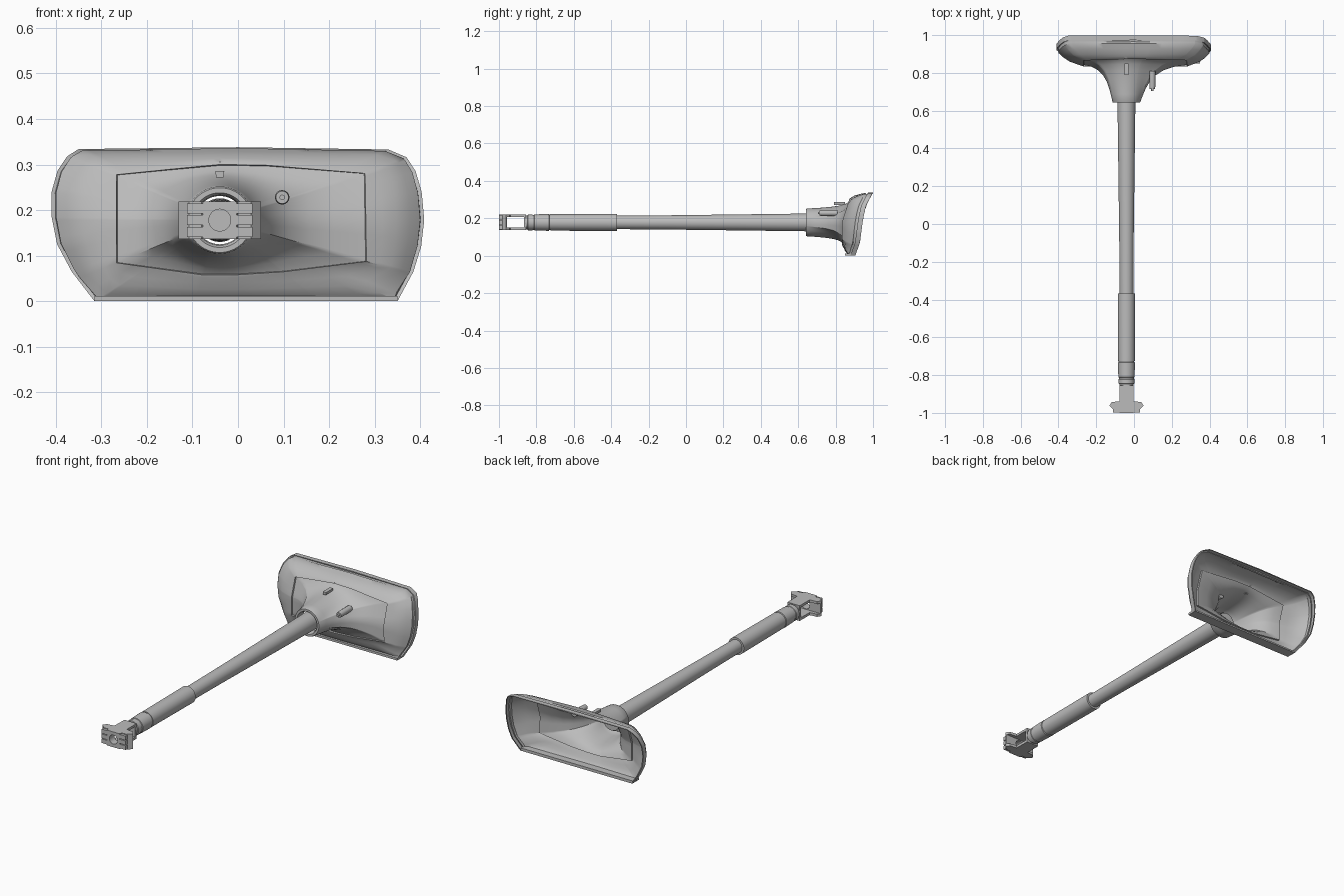
import bpy, bmesh, math
from mathutils import Vector

if "Cube" in bpy.data.objects:
    bpy.data.objects.remove(bpy.data.objects["Cube"])

CX, CZ = -0.04, 0.178          # gun axis

grey = bpy.data.materials.new("plain grey")
grey.diffuse_color = (0.5, 0.5, 0.5, 1)
grey.use_nodes = True
grey.node_tree.nodes["Principled BSDF"].inputs["Base Color"].default_value = grey.diffuse_color


def make(name, bm, smooth=True, angle=32):
    bmesh.ops.recalc_face_normals(bm, faces=bm.faces)
    me = bpy.data.meshes.new(name)
    bm.to_mesh(me)
    bm.free()
    ob = bpy.data.objects.new(name, me)
    bpy.context.collection.objects.link(ob)
    me.materials.append(grey)
    if smooth:
        bpy.ops.object.select_all(action='DESELECT')
        ob.select_set(True)
        bpy.context.view_layer.objects.active = ob
        bpy.ops.object.shade_smooth_by_angle(angle=math.radians(angle))
    return ob


def loft(rings, caps=False):
    bm = bmesh.new()
    rows = [[bm.verts.new(p) for p in r] for r in rings]
    n = len(rows[0])
    for a, b in zip(rows, rows[1:]):
        for i in range(n):
            bm.faces.new((a[i], a[(i + 1) % n], b[(i + 1) % n], b[i]))
    if caps:
        bm.faces.new(rows[0])
        bm.faces.new(rows[-1])
    return bm


def lathe(name, profile, x=CX, z=CZ, n=32):
    rings = [[(x + r * math.cos(2 * math.pi * i / n), y, z + r * math.sin(2 * math.pi * i / n))
              for i in range(n)] for y, r in profile]
    return make(name, loft(rings, True))


def box(name, x, y, z):
    bm = bmesh.new()
    bmesh.ops.create_cube(bm, size=1)
    for v in bm.verts:
        v.co = Vector([(a + b) / 2 + c * (b - a) for (a, b), c in zip((x, y, z), v.co)])
    return make(name, bm, False)


def cut(target, cutter):
    m = target.modifiers.new("cut", 'BOOLEAN')
    m.operation = 'DIFFERENCE'
    m.solver = 'EXACT'
    m.object = cutter
    bpy.context.view_layer.objects.active = target
    bpy.ops.object.modifier_apply(modifier=m.name)
    bpy.data.objects.remove(cutter)


# barrel tube, sleeve and muzzle collar
lathe("barrel", [(0.69, 0.048), (0.3, 0.043), (-0.1, 0.038), (-0.38, 0.036)])
lathe("sleeve", [(-0.368, 0.034), (-0.368, 0.046), (-0.38, 0.046), (-0.725, 0.044), (-0.725, 0.038)])
lathe("muzzle_collar", [(-0.72, 0.041), (-0.731, 0.041), (-0.733, 0.045), (-0.81, 0.043), (-0.812, 0.040),
                        (-0.82, 0.040), (-0.822, 0.042), (-0.845, 0.042), (-0.847, 0.037), (-0.862, 0.037)])

# muzzle brake: winged outline extruded upwards, then window and bore cut out
half = [(0.036, -0.855), (0.037, -0.938), (0.078, -0.943), (0.091, -0.962), (0.068, -0.985), (0.04, -0.985), (0.037, -1.0)]
outline = half + [(-x, y) for x, y in reversed(half)]
brake = make("muzzle_brake", loft([[(CX + x, y, z) for x, y in outline] for z in (0.137, 0.219)], True), False)
cut(brake, box("window_cutter", (-0.2, 0.2), (-0.958, -0.867), (0.151, 0.206)))
cut(brake, lathe("bore_cutter", [(-1.02, 0.024), (-0.9, 0.024)]))
for s in (-1, 1):
    for z in (0.152, 0.178, 0.204):
        c = CX + s * 0.054
        box("brake_tab", (c - 0.018, c + 0.018), (-0.999, -0.98), (z - 0.011, z + 0.011))

# mantlet outlines in the front plane
frame = [(-0.265, 0.277), (-0.15, 0.288), (-0.04, 0.298), (0.06, 0.297), (0.277, 0.28), (0.28, 0.088),
         (0.1, 0.066), (0.0, 0.06), (-0.08, 0.06), (-0.265, 0.085)]
rim = [(-0.35, 0.334), (0.0, 0.338), (0.33, 0.333), (0.37, 0.316), (0.39, 0.285), (0.403, 0.24), (0.409, 0.18),
       (0.402, 0.12), (0.385, 0.065), (0.35, 0.0), (-0.315, 0.0), (-0.365, 0.065), (-0.397, 0.125),
       (-0.409, 0.185), (-0.409, 0.24), (-0.397, 0.285), (-0.375, 0.318)]
angles = sorted({round(math.atan2(z - CZ, x - CX), 3) for x, z in frame + rim}
                | {round(i * math.pi / 32, 3) for i in range(-32, 32)})
angles = [a for i, a in enumerate(angles) if i == 0 or a - angles[i - 1] > 0.004]


def hit(poly, a):
    """Distance from the gun axis to an outline in one direction."""
    d = Vector((math.cos(a), math.sin(a)))
    best = 0
    for p, q in zip(poly, poly[1:] + poly[:1]):
        p, q = Vector(p) - Vector((CX, CZ)), Vector(q) - Vector((CX, CZ))
        e = q - p
        den = d.x * e.y - d.y * e.x
        if abs(den) < 1e-9:
            continue
        t = (p.x * e.y - p.y * e.x) / den
        u = (p.x * d.y - p.y * d.x) / den
        if t > 0 and -1e-4 <= u <= 1 + 1e-4:
            best = max(best, t)
    return best


def rim_y(z):
    pts = [(0, 0.905), (0.07, 0.93), (0.2, 0.947), (0.27, 0.963), (0.34, 1.0)]
    for (z0, y0), (z1, y1) in zip(pts, pts[1:]):
        if z <= z1 + 1e-4:
            return y0 + (y1 - y0) * (z - z0) / (z1 - z0)
    return 1.0


def frame_y(z):
    return 0.842 + 0.036 * max(0, (z - 0.18) / 0.11)


def at(a, r, y):
    return (CX + r * math.cos(a), y, CZ + r * math.sin(a))


NECK = 0.074
rf = [hit(frame, a) for a in angles]
rr = [hit(rim, a) for a in angles]
rings = [[at(a, r, y) for a in angles] for r, y in ((0.053, 0.68), (0.055, 0.65), (0.060, 0.642), (0.071, 0.642))]

# flare from neck to panel frame
for t, s in ((0, 0.03), (0.05, 0.2), (0.11, 0.37), (0.2, 0.56), (0.33, 0.73), (0.5, 0.86), (0.72, 0.95), (1, 1)):
    row = []
    for a, r in zip(angles, rf):
        y_end = frame_y(CZ + r * math.sin(a))
        row.append(at(a, NECK + (r - NECK) * t, 0.64 + (y_end - 0.64) * s))
    rings.append(row)
# raised step round the frame
rings.append([at(a, r + 0.002, frame_y(CZ + r * math.sin(a)) - 0.008) for a, r in zip(angles, rf)])
rings.append([at(a, r + 0.008, frame_y(CZ + r * math.sin(a)) - 0.006) for a, r in zip(angles, rf)])
# rounded shoulder out to the rim
for t, s in ((0.25, 0.08), (0.5, 0.24), (0.75, 0.55), (0.93, 0.86)):
    row = []
    for a, r, R in zip(angles, rf, rr):
        y0 = frame_y(CZ + r * math.sin(a))
        y1 = rim_y(CZ + R * math.sin(a)) - 0.03
        row.append(at(a, r + 0.008 + (R - 0.008 - r) * t, y0 + (y1 - y0) * s))
    rings.append(row)
# border lip
for d, back in ((0.010, 0.034), (0.008, 0.024), (0, 0.026), (0, 0), (0.006, 0)):
    rings.append([at(a, R - d, rim_y(CZ + R * math.sin(a)) - back) for a, R in zip(angles, rr)])
make("mantlet", loft(rings), angle=40)

# lower sealing strip under the mantlet
box("bottom_strip", (-0.315, 0.35), (0.85, 0.9), (0.0, 0.012))

# coaxial port and sight lug on the flare
lathe("coaxial_port", [(0.715, 0.007), (0.715, 0.014), (0.73, 0.016), (0.81, 0.016)], 0.097, 0.228, 16)
lathe("coaxial_muzzle", [(0.705, 0.006), (0.76, 0.006)], 0.097, 0.228, 12)
lug = [(-0.010, 0.286), (0.010, 0.286), (0.008, 0.272), (-0.008, 0.272)]
make("sight_lug", loft([[(CX + x, y, z) for x, z in lug] for y in (0.79, 0.85)], True), False)
